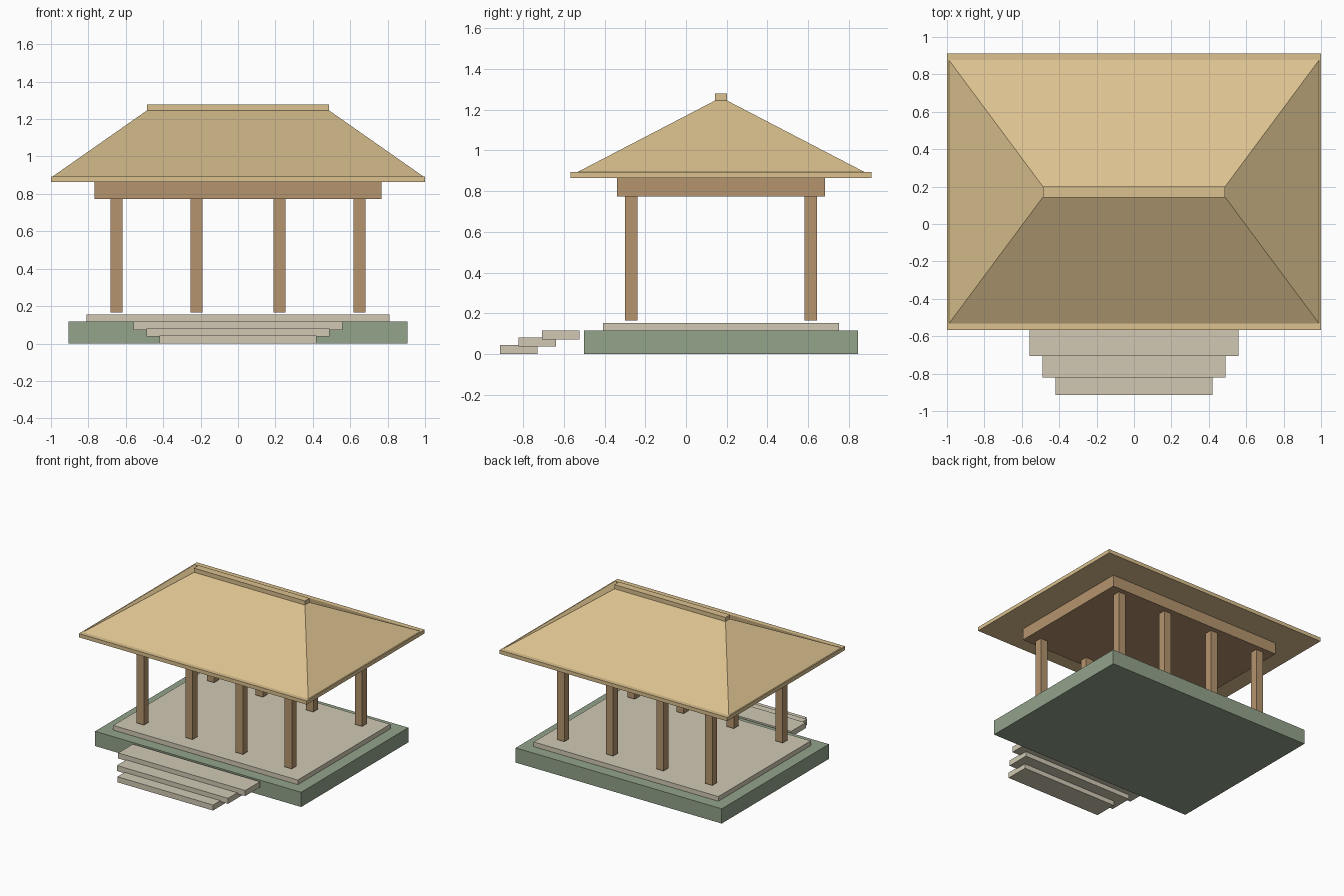
import bpy, bmesh

if "Cube" in bpy.data.objects:
    bpy.data.objects.remove(bpy.data.objects["Cube"])


def material(name, r, g, b):
    lin = [((c / 255 + 0.055) / 1.055) ** 2.4 for c in (r, g, b)]
    m = bpy.data.materials.new(name)
    m.diffuse_color = (*lin, 1)
    m.use_nodes = True
    m.node_tree.nodes["Principled BSDF"].inputs["Base Color"].default_value = m.diffuse_color
    return m


THATCH = material("thatch", 219, 193, 142)
WOOD = material("wood", 181, 148, 110)
STONE = material("pale stone", 209, 201, 180)
GREEN = material("green plinth", 147, 163, 139)

CY = 0.172  # centre line of the pavilion in y


def box(name, mat, hx, hy, z0, z1, x=0.0, y=CY, top=None):
    """Box with half sizes hx, hy; top gives other half sizes for the upper face."""
    bm = bmesh.new()
    bmesh.ops.create_cube(bm, size=2)
    tx, ty = top or (hx, hy)
    for v in bm.verts:
        up = v.co.z > 0
        v.co.x = x + v.co.x * (tx if up else hx)
        v.co.y = y + v.co.y * (ty if up else hy)
        v.co.z = z1 if up else z0
    me = bpy.data.meshes.new(name)
    bm.to_mesh(me)
    bm.free()
    me.materials.append(mat)
    ob = bpy.data.objects.new(name, me)
    bpy.context.collection.objects.link(ob)
    return ob


# Plinth and floor
box("plinth", GREEN, 0.905, 0.672, 0, 0.117)
box("floor", STONE, 0.811, 0.58, 0.117, 0.154)

# Three overlapping front steps, widening upwards
for i, (hx, y) in enumerate([(0.42, -0.821), (0.488, -0.73), (0.558, -0.614)]):
    z = i * 0.0365
    box(f"step_{i + 1}", STONE, hx, 0.092, z, z + 0.044, y=y)

# Four columns along the front and four along the back
for side, y in (("front", CY - 0.441), ("back", CY + 0.441)):
    for i, x in enumerate((-0.65, -0.221, 0.221, 0.65)):
        box(f"{side}_column_{i + 1}", WOOD, 0.032, 0.03, 0.166, 0.775, x, y)

# Beam block, eave slab, hipped roof and ridge cap
box("beam", WOOD, 0.767, 0.51, 0.773, 0.864)
box("eave", THATCH, 1.0, 0.74, 0.864, 0.894)
box("hip_roof", THATCH, 0.99, 0.705, 0.894, 1.246, top=(0.487, 0.028))
box("ridge_cap", THATCH, 0.487, 0.029, 1.246, 1.279)
